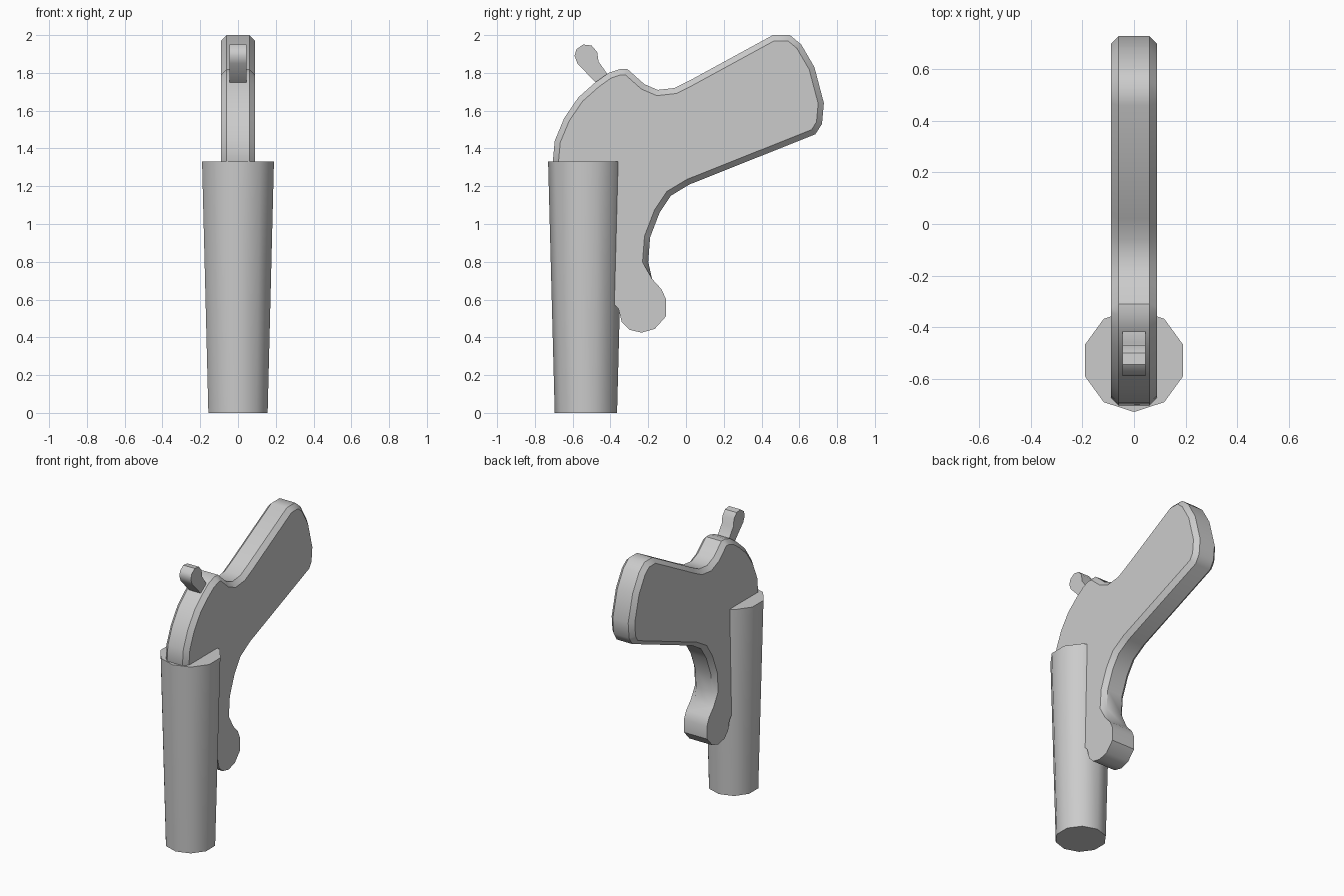
import bpy
import bmesh
import math

cube = bpy.data.objects.get("Cube")
if cube:
    bpy.data.objects.remove(cube)

grey = bpy.data.materials.new("plain_grey")
grey.use_nodes = True
grey.diffuse_color = (0.6, 0.6, 0.6, 1)
grey.node_tree.nodes["Principled BSDF"].inputs["Base Color"].default_value = (0.6, 0.6, 0.6, 1)


def finish(obj):
    obj.data.materials.append(grey)
    bpy.ops.object.select_all(action="DESELECT")
    obj.select_set(True)
    bpy.context.view_layer.objects.active = obj
    bpy.ops.object.shade_smooth_by_angle(angle=math.radians(40))


def make_object(name, bm):
    mesh = bpy.data.meshes.new(name)
    bm.to_mesh(mesh)
    bm.free()
    obj = bpy.data.objects.new(name, mesh)
    bpy.context.collection.objects.link(obj)
    finish(obj)


def slab(name, profile, half_width, bevel=0, bevel_rule=None):
    """Extrude a (y, z) profile across x and chamfer chosen rim edges."""
    bm = bmesh.new()
    left, right = [[bm.verts.new((x, y, z)) for y, z in profile]
                   for x in (half_width, -half_width)]
    bm.faces.new(left)
    bm.faces.new(right[::-1])
    for i in range(len(profile)):
        j = (i + 1) % len(profile)
        bm.faces.new((left[i], right[i], right[j], left[j]))
    bmesh.ops.recalc_face_normals(bm, faces=bm.faces[:])
    if bevel:
        rim = []
        for e in bm.edges:
            a, b = e.verts
            mid = (a.co + b.co) / 2
            if a.co.x * b.co.x > 0 and bevel_rule(mid.y, mid.z):
                rim.append(e)
        bmesh.ops.bevel(bm, geom=rim, offset=bevel, offset_type="OFFSET",
                        segments=1, affect="EDGES", clamp_overlap=False)
    make_object(name, bm)


# Tapered ten-sided sleeve, one corner facing the front
bm = bmesh.new()
bmesh.ops.create_cone(bm, cap_ends=True, segments=10, radius1=0.165, radius2=0.2, depth=1.33)
low = min(bm.verts, key=lambda v: (v.co.z, v.co.y))
turn = -math.pi / 2 - math.atan2(low.co.y, low.co.x)
for v in bm.verts:
    x, y = v.co.x, v.co.y
    v.co.x = x * math.cos(turn) - y * math.sin(turn)
    v.co.y = x * math.sin(turn) + y * math.cos(turn) - 0.53
    v.co.z += 0.665
make_object("sleeve", bm)

# Body: curved back, handle, underside curve and rounded lower lobe
body = [(-0.66, 1.2), (-0.705, 1.33), (-0.695, 1.44), (-0.645, 1.56),
        (-0.57, 1.67), (-0.48, 1.75), (-0.41, 1.8), (-0.35, 1.82),
        (-0.31, 1.82), (-0.22, 1.74), (-0.15, 1.71), (-0.06, 1.72),
        (0.02, 1.76), (0.46, 2.0), (0.55, 2.0), (0.61, 1.95),
        (0.68, 1.83), (0.73, 1.64), (0.72, 1.53), (0.685, 1.475),
        (0.02, 1.21), (-0.08, 1.15), (-0.14, 1.06), (-0.19, 0.93),
        (-0.2, 0.8), (-0.18, 0.71), (-0.13, 0.655), (-0.105, 0.6),
        (-0.107, 0.51), (-0.165, 0.445), (-0.235, 0.425), (-0.3, 0.44),
        (-0.34, 0.48), (-0.357, 0.55), (-0.42, 0.62), (-0.42, 1.2)]
slab("body", body, 0.09, 0.03,
     lambda y, z: z > 0.7 and not (y < -0.3 and z < 1.25))

# Small thumb lever above the back
lever = [(-0.475, 1.745), (-0.575, 1.85), (-0.59, 1.89), (-0.58, 1.925),
         (-0.545, 1.95), (-0.5, 1.945), (-0.47, 1.91), (-0.463, 1.86),
         (-0.41, 1.785), (-0.42, 1.7)]
slab("thumb_lever", lever, 0.045)
